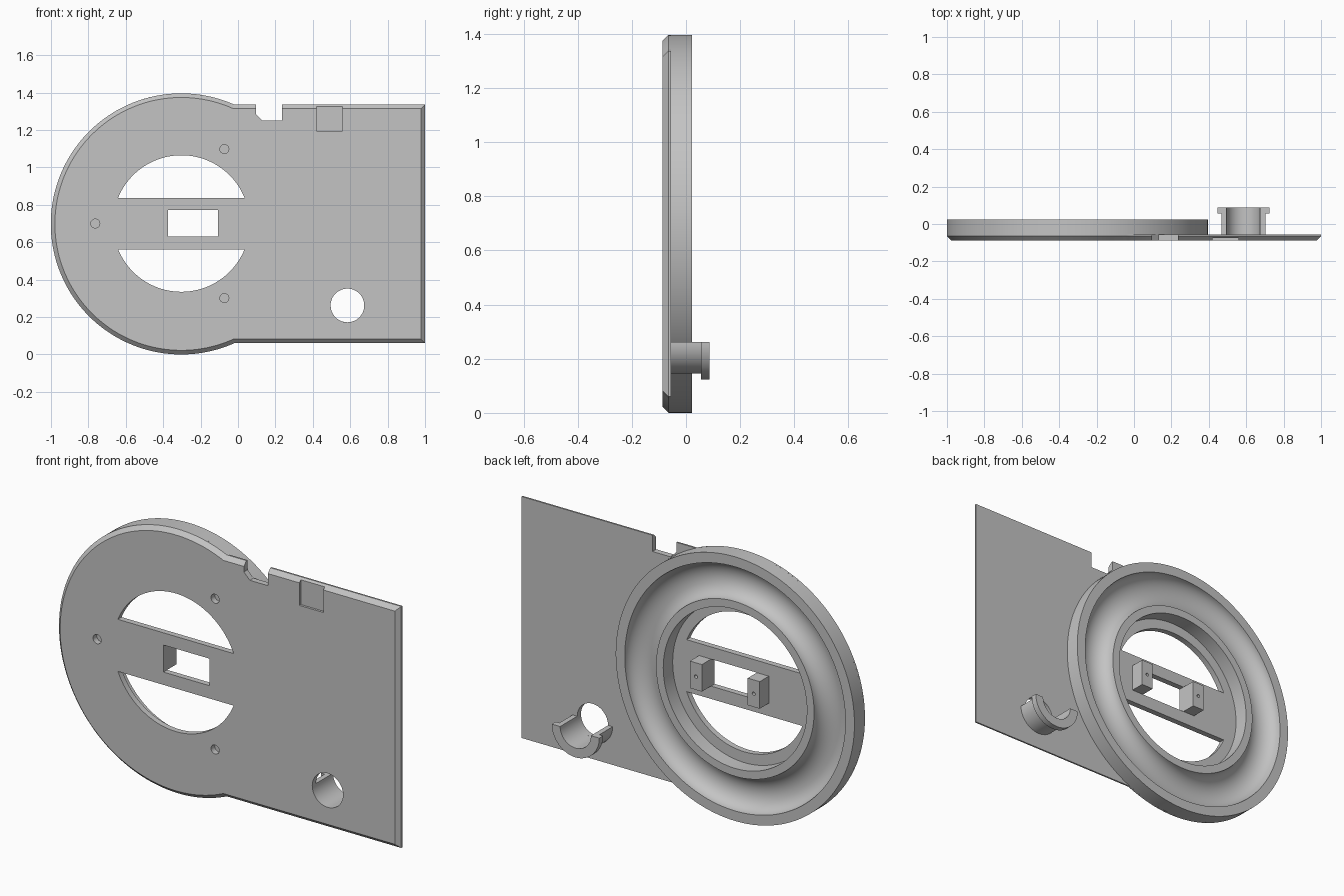
import bpy, bmesh
from math import sin, cos, pi, asin, acos

cube = bpy.data.objects.get("Cube")
if cube:
    bpy.data.objects.remove(cube, do_unlink=True)

CX, CZ, R = -0.303, 0.698, 0.698           # disc centre and radius
FRONT, BACK, RIM = -0.087, -0.056, 0.023   # y of plate front, plate back, disc rim
CHAMFER = 0.022

grey = bpy.data.materials.new("plain grey")
grey.use_nodes = True
grey.diffuse_color = (0.55, 0.55, 0.55, 1)
grey.node_tree.nodes["Principled BSDF"].inputs["Base Color"].default_value = grey.diffuse_color


def arc(cx, cz, r, a0, a1, n):
    return [(cx + r * cos(a0 + (a1 - a0) * i / n), cz + r * sin(a0 + (a1 - a0) * i / n))
            for i in range(n + 1)]


def circle(cx, cz, r, n=48):
    return arc(cx, cz, r, 0, 2 * pi, n)[:-1]


def rect(x0, x1, z0, z1):
    return [(x0, z0), (x1, z0), (x1, z1), (x0, z1)]


def loft(name, sections, closed=False):
    """Join (outline, y) sections; cap the ends, or close the loop of sections."""
    bm = bmesh.new()
    rings = [[bm.verts.new((x, y, z)) for x, z in pts] for pts, y in sections]
    pairs = list(zip(rings, rings[1:]))
    if closed:
        pairs.append((rings[-1], rings[0]))
    else:
        bm.faces.new(rings[0])
        bm.faces.new(rings[-1])
    for a, b in pairs:
        for i in range(len(a)):
            j = (i + 1) % len(a)
            bm.faces.new((a[i], a[j], b[j], b[i]))
    bmesh.ops.recalc_face_normals(bm, faces=bm.faces)
    me = bpy.data.meshes.new(name)
    bm.to_mesh(me)
    bm.free()
    me.materials.append(grey)
    ob = bpy.data.objects.new(name, me)
    bpy.context.collection.objects.link(ob)
    return ob


def prism(name, pts, y0, y1):
    return loft(name, [(pts, y0), (pts, y1)])


def activate(ob):
    bpy.ops.object.select_all(action='DESELECT')
    ob.select_set(True)
    bpy.context.view_layer.objects.active = ob


def cut(ob, pts, y0, y1):
    cutter = prism("cutter", pts, y0, y1)
    cutter.hide_render = True
    mod = ob.modifiers.new("cut", 'BOOLEAN')
    mod.operation, mod.solver, mod.object = 'DIFFERENCE', 'EXACT', cutter
    activate(ob)
    bpy.ops.object.modifier_apply(modifier=mod.name)
    bpy.data.objects.remove(cutter, do_unlink=True)


# Face plate: round end running into a rectangle, front edge chamfered
def outline(inset):
    r, half = R - inset, 0.638 - inset
    a = asin(half / r)
    return arc(CX, CZ, r, a, 2 * pi - a, 110) + [(1 - inset, CZ - half), (1 - inset, CZ + half)]


plate = loft("face_plate", [(outline(CHAMFER), FRONT), (outline(0), FRONT + CHAMFER),
                            (outline(0), BACK)])

# Two round-backed openings, leaving a bridge with a window
a = asin(0.1375 / 0.365)
for turn in (0, pi):
    cut(plate, arc(CX, 0.7, 0.365, a + turn, pi - a + turn, 48), -0.2, 0)
cut(plate, rect(-0.375, -0.107, 0.63, 0.773), -0.2, 0)

# Screw holes, cable hole, edge notch and shallow label recess
for k in (-1, 1, 3):
    cut(plate, circle(CX + 0.46 * cos(k * pi / 3), 0.7 + 0.46 * sin(k * pi / 3), 0.024, 24), -0.2, 0)
HX, HZ = 0.585, 0.262
cut(plate, circle(HX, HZ, 0.09), -0.2, 0)
cut(plate, [(0.095, 1.5), (0.095, 1.285), (0.13, 1.25), (0.235, 1.25), (0.235, 1.5)], -0.2, 0)
cut(plate, rect(0.42, 0.56, 1.195, 1.4), -0.2, FRONT + 0.012)

# Back disc: ring with a rounded trough between its outer and inner rims
inner, t0, t1, depth = 0.42, 0.462, 0.645, 0.075
mid, half = (t0 + t1) / 2, (t1 - t0) / 2
profile = [(inner, BACK), (inner, RIM)]
profile += [(mid - half * cos(pi * i / 20), RIM - depth * sin(pi * i / 20)) for i in range(21)]
profile += [(R, RIM), (R, BACK)]
ring = loft("back_ring", [(circle(CX, CZ, r, 128), y) for r, y in profile], closed=True)

# Mounting posts beside the window, each with a small pilot hole
posts = []
for side, x0, x1 in (("left", -0.107, -0.037), ("right", -0.445, -0.375)):
    post = prism(side + "_post", rect(x0, x1, 0.63, 0.773), BACK, 0.02)
    cut(post, circle((x0 + x1) / 2, 0.7, 0.009, 16), -0.02, 0.1)
    posts.append(post)


# Cable cradle: lower half sleeve with a wider flange at the back
def half_ring(r):
    return arc(HX, HZ, r, pi, 2 * pi, 32) + arc(HX, HZ, 0.09, 2 * pi, pi, 32)


sleeve = prism("cable_sleeve", half_ring(0.117), BACK, 0.055)
flange = prism("cable_flange", half_ring(0.139), 0.055, 0.087)

for ob in [plate, ring, sleeve, flange] + posts:
    activate(ob)
    bpy.ops.object.shade_smooth_by_angle(angle=pi / 6)
